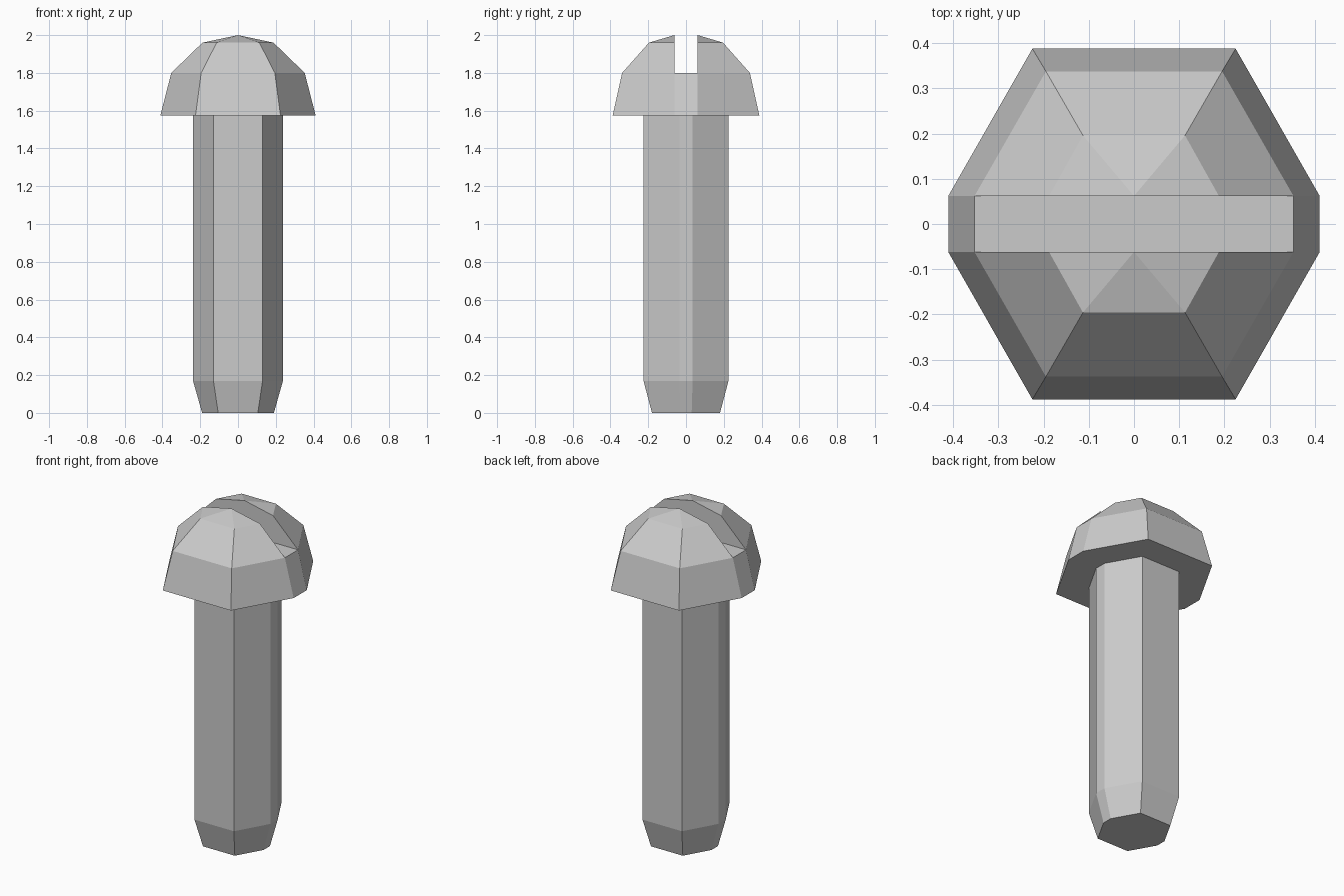
import bpy, bmesh

if "Cube" in bpy.data.objects:
    bpy.data.objects.remove(bpy.data.objects["Cube"])


def ring(bm, cx, cy, ex, ey, z):
    """Hexagon with its two x corners cut flat: (cx, cy) corners, (ex, ey) cut ends."""
    pts = [(ex, ey), (cx, cy), (-cx, cy), (-ex, ey),
           (-ex, -ey), (-cx, -cy), (cx, -cy), (ex, -ey)]
    return [bm.verts.new((x, y, z)) for x, y in pts]


def bridge(bm, a, b, closed=True):
    n = len(a)
    for i in range(n if closed else n - 1):
        j = (i + 1) % n
        bm.faces.new((a[i], a[j], b[j], b[i]))


def finish(bm, name):
    bmesh.ops.recalc_face_normals(bm, faces=bm.faces)
    mesh = bpy.data.meshes.new(name)
    bm.to_mesh(mesh)
    bm.free()
    bpy.context.collection.objects.link(bpy.data.objects.new(name, mesh))


# Shank: tapered tip and straight body, open where it meets the head
bm = bmesh.new()
tip = ring(bm, 0.105, 0.18, 0.19, 0.03, 0)
body = ring(bm, 0.13, 0.225, 0.238, 0.035, 0.17)
neck = ring(bm, 0.13, 0.225, 0.238, 0.035, 1.575)
bm.faces.new(tip)
bridge(bm, tip, body)
bridge(bm, body, neck)
finish(bm, "shank")

# Head: flat underside and flared skirt
bm = bmesh.new()
under = ring(bm, 0.13, 0.225, 0.238, 0.035, 1.575)
rim = ring(bm, 0.225, 0.388, 0.411, 0.062, 1.575)
shoulder = ring(bm, 0.195, 0.338, 0.353, 0.062, 1.8)
crown = ring(bm, 0.113, 0.196, 0.188, 0.062, 1.96)
bridge(bm, under, rim)
bridge(bm, rim, shoulder)

# Slot floor
bm.faces.new([shoulder[i] for i in (0, 3, 4, 7)])

# Two domed halves, each with a flat slot wall
for k, side in ((0, 1), (4, -1)):
    low, high = shoulder[k:k + 4], crown[k:k + 4]
    peak = bm.verts.new((0, side * 0.062, 2.0))
    bridge(bm, low, high, closed=False)
    for a, b in zip(high, high[1:]):
        bm.faces.new((a, b, peak))
    bm.faces.new((low[0], high[0], peak, high[3], low[3]))
finish(bm, "slotted_head")
